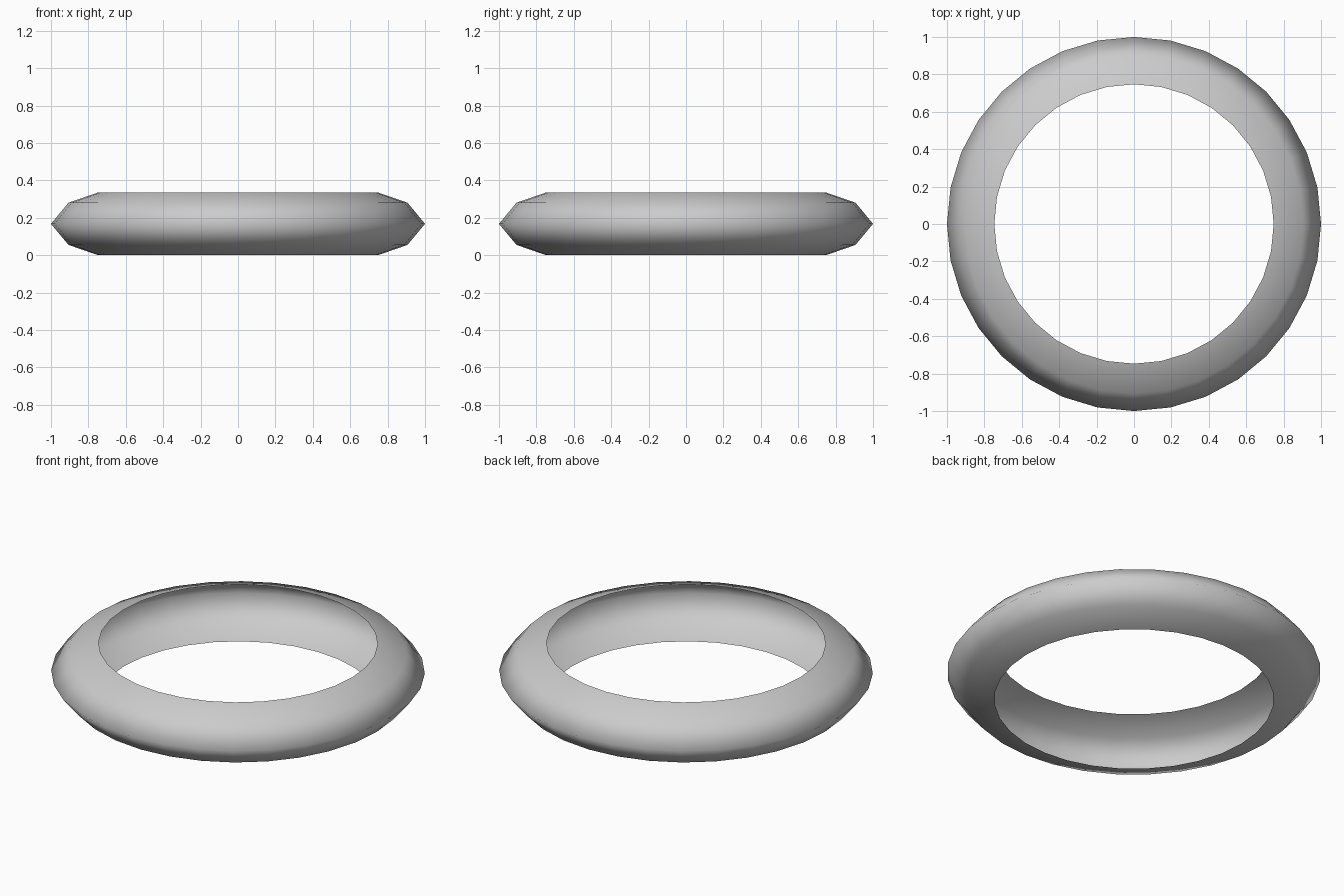
import bpy, bmesh, math

if "Cube" in bpy.data.objects:
    bpy.data.objects.remove(bpy.data.objects["Cube"])

SEGMENTS = 32
# Cross-section (radius, height): an open shell, hollow towards the centre
PROFILE = [(0.747, 0.0), (0.906, 0.055), (1.0, 0.168), (0.906, 0.281), (0.747, 0.336)]

# Ring shell: the profile swept around the z axis
bm = bmesh.new()
rings = []
for r, z in PROFILE:
    rings.append([bm.verts.new((r * math.cos(math.tau * i / SEGMENTS),
                                r * math.sin(math.tau * i / SEGMENTS), z))
                  for i in range(SEGMENTS)])
for low, high in zip(rings, rings[1:]):
    for i in range(SEGMENTS):
        j = (i + 1) % SEGMENTS
        face = bm.faces.new((low[i], low[j], high[j], high[i]))
        face.smooth = True

mesh = bpy.data.meshes.new("ring_shell")
bm.to_mesh(mesh)
bm.free()
ring = bpy.data.objects.new("ring_shell", mesh)
bpy.context.collection.objects.link(ring)
